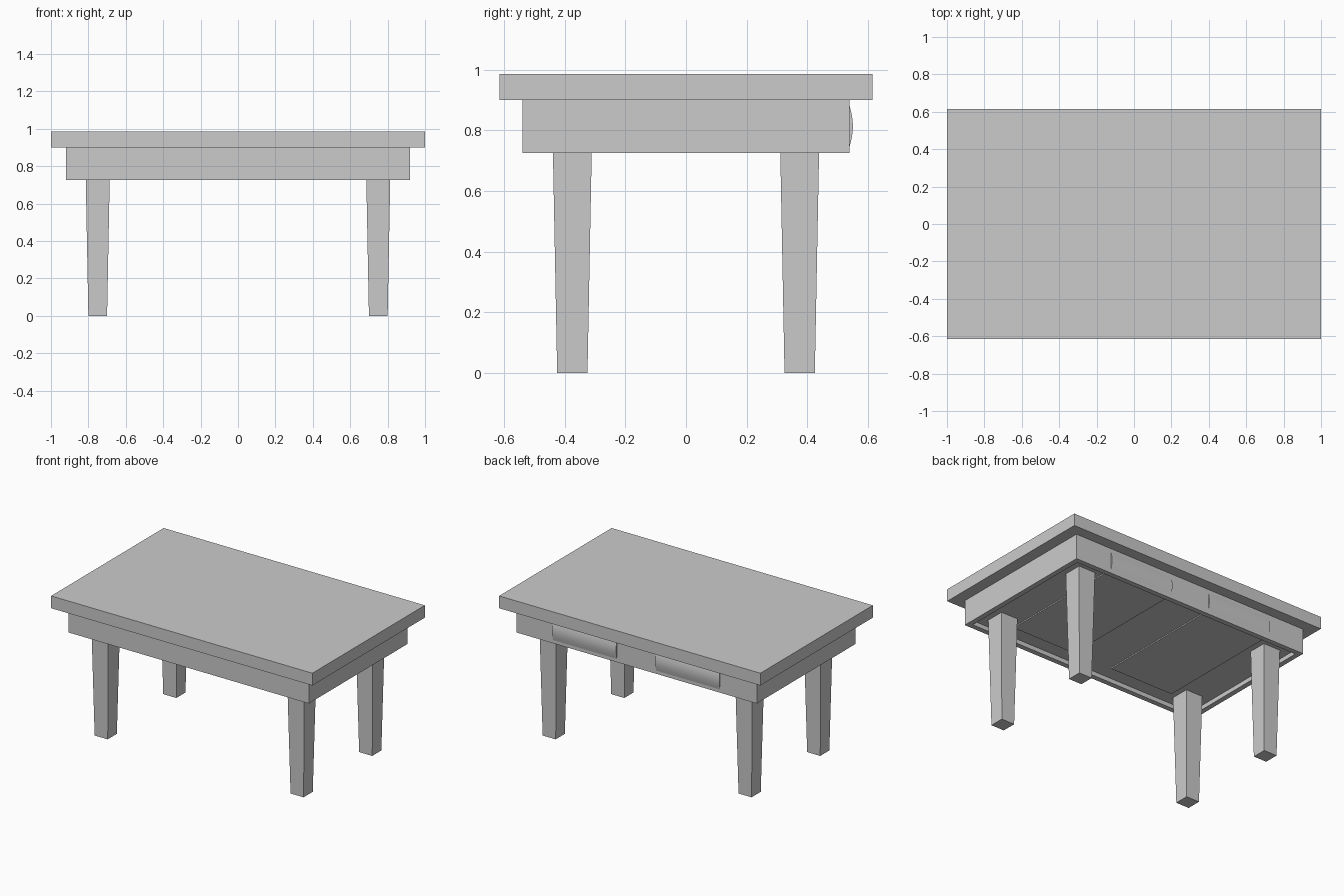
import bpy, bmesh, math

if "Cube" in bpy.data.objects:
    bpy.data.objects.remove(bpy.data.objects["Cube"])


def make(name, bm):
    bmesh.ops.recalc_face_normals(bm, faces=bm.faces)
    me = bpy.data.meshes.new(name)
    bm.to_mesh(me)
    bm.free()
    ob = bpy.data.objects.new(name, me)
    bpy.context.collection.objects.link(ob)
    return ob


def frustum(cx, cy, z0, z1, bottom, top):
    """Box with separate half sizes (x, y) at its bottom and top."""
    bm = bmesh.new()
    bmesh.ops.create_cube(bm, size=2)
    for v in bm.verts:
        hx, hy = top if v.co.z > 0 else bottom
        v.co = (cx + v.co.x * hx, cy + v.co.y * hy, z1 if v.co.z > 0 else z0)
    return bm


# Table top
make("table_top", frustum(0, 0, 0.90, 0.985, (1, 0.615), (1, 0.615)))

# Apron, with a shallow recess underneath
RECESS_Z = 0.755
bm = frustum(0, 0, 0.725, 0.90, (0.92, 0.54), (0.92, 0.54))
bm.normal_update()
base = min(bm.faces, key=lambda f: f.calc_center_median().z)
bmesh.ops.inset_region(bm, faces=[base], thickness=0.05)
walls = bmesh.ops.extrude_face_region(bm, geom=[base])
for v in [g for g in walls["geom"] if isinstance(g, bmesh.types.BMVert)]:
    v.co.z = RECESS_Z
if base.is_valid:
    bm.faces.remove(base)
make("apron", bm)

# Tapered legs
for sx, side in ((-1, "left"), (1, "right")):
    for sy, end in ((-1, "front"), (1, "back")):
        make(f"{end}_{side}_leg", frustum(sx * 0.75, sy * 0.375, 0, RECESS_Z,
                                          (0.05, 0.05), (0.0645, 0.0645)))

# Drawers: bowed fronts on the back side, boxes just showing below the recess
Z0, Z1, BOW, N = 0.747, 0.88, 0.0105, 10
for sx, side in ((-1, "left"), (1, "right")):
    profile = [(0.53, Z1), (0.53, Z0)]
    for i in range(N + 1):
        t = i / N
        profile.append((0.54 + BOW * math.sin(math.pi * t), Z0 + (Z1 - Z0) * t))
    bm = bmesh.new()
    face = bm.faces.new([bm.verts.new((sx * 0.395 - 0.245, y, z)) for y, z in profile])
    ext = bmesh.ops.extrude_face_region(bm, geom=[face])
    bmesh.ops.translate(bm, vec=(0.49, 0, 0),
                        verts=[g for g in ext["geom"] if isinstance(g, bmesh.types.BMVert)])
    front = make(f"{side}_drawer_front", bm)
    bpy.ops.object.select_all(action="DESELECT")
    front.select_set(True)
    bpy.context.view_layer.objects.active = front
    bpy.ops.object.shade_smooth_by_angle(angle=math.radians(30))

    make(f"{side}_drawer_box", frustum(sx * 0.395, 0.05, Z0, 0.80,
                                       (0.245, 0.45), (0.245, 0.45)))
